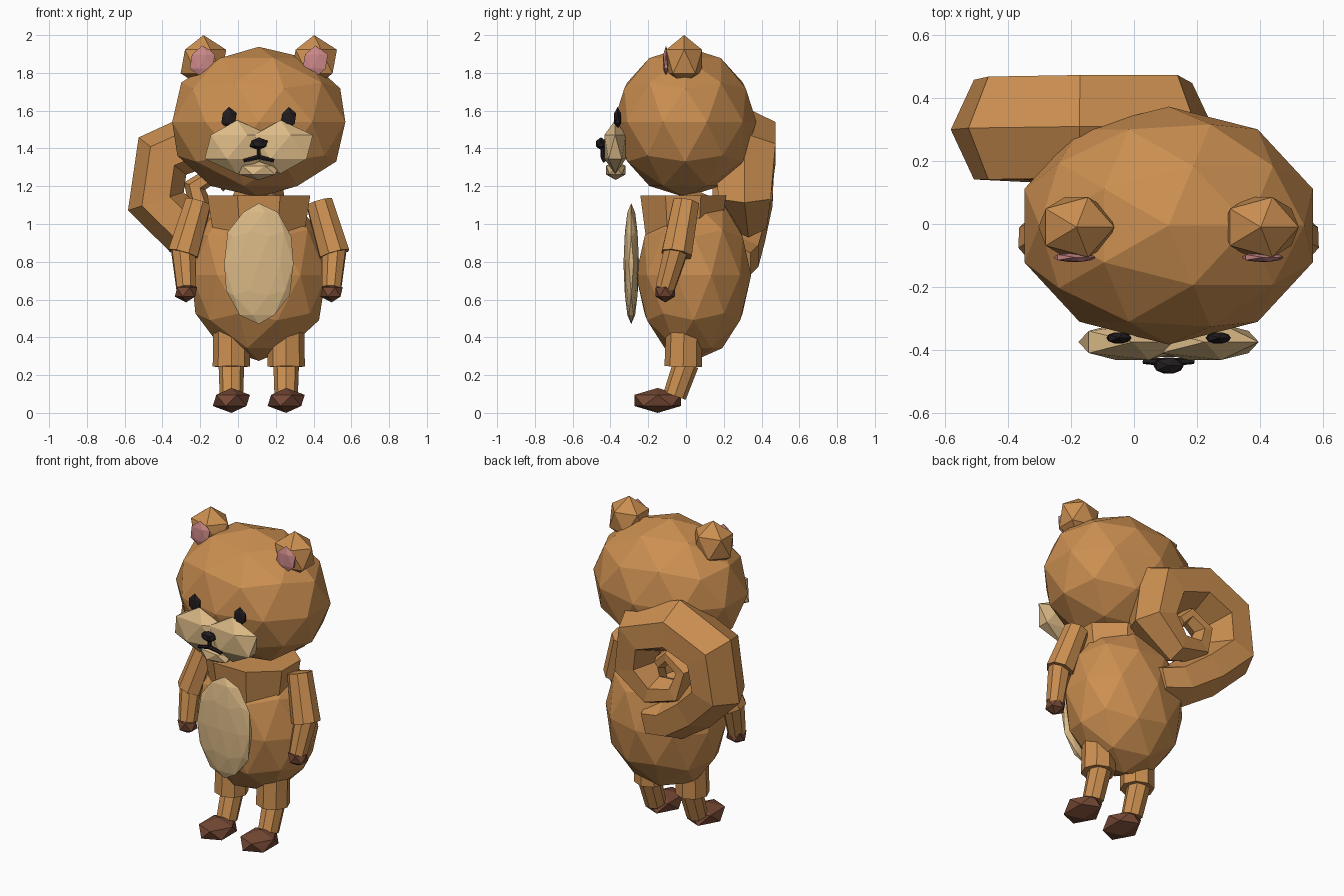
import bpy, bmesh, math
from mathutils import Vector, Matrix

if "Cube" in bpy.data.objects:
    bpy.data.objects.remove(bpy.data.objects["Cube"])

CX = 0.11  # symmetry plane of the figure (the tail hangs to one side)


def material(name, rgb):
    m = bpy.data.materials.new(name)
    m.diffuse_color = (*rgb, 1)
    m.use_nodes = True
    m.node_tree.nodes["Principled BSDF"].inputs["Base Color"].default_value = m.diffuse_color
    return m


FUR = material("caramel_fur", (0.60, 0.275, 0.082))
CREAM = material("cream_fur", (0.71, 0.49, 0.24))
BROWN = material("dark_brown", (0.18, 0.066, 0.035))
PINK = material("ear_pink", (0.62, 0.25, 0.25))
BLACK = material("near_black", (0.016, 0.012, 0.014))


def finish(bm, name, mat):
    bmesh.ops.recalc_face_normals(bm, faces=bm.faces)
    me = bpy.data.meshes.new(name)
    bm.to_mesh(me)
    bm.free()
    me.materials.append(mat)
    ob = bpy.data.objects.new(name, me)
    bpy.context.collection.objects.link(ob)
    return ob


def ball(name, mat, centre, radii, detail=1):
    """Faceted ellipsoid."""
    bm = bmesh.new()
    bmesh.ops.create_icosphere(bm, subdivisions=detail, radius=1)
    bmesh.ops.transform(bm, verts=bm.verts, matrix=Matrix.Translation(centre) @ Matrix.Diagonal((*radii, 1)))
    return finish(bm, name, mat)


def limb(name, mat, a, b, r1, r2, sides=8):
    """Tapered prism from point a to point b."""
    a, b = Vector(a), Vector(b)
    d = b - a
    bm = bmesh.new()
    rot = Vector((0, 0, 1)).rotation_difference(d.normalized()).to_matrix().to_4x4()
    bmesh.ops.create_cone(bm, cap_ends=True, segments=sides, radius1=r1, radius2=r2, depth=d.length,
                          matrix=Matrix.Translation((a + b) / 2) @ rot)
    return finish(bm, name, mat)


# Head and torso
ball("head", FUR, (CX, -0.005, 1.54), (0.482, 0.378, 0.398), 2)
ball("torso", FUR, (CX, 0.04, 0.73), (0.375, 0.305, 0.455), 2)
ball("belly_patch", CREAM, (CX, -0.29, 0.79), (0.193, 0.041, 0.32), 2)

# Eight-sided tapered collar that forms the shoulders
shoulders = limb("shoulders", FUR, (0, 0, -0.5), (0, 0, 0.5), 0.85, 1.0)
shoulders.data.transform(Matrix.Translation((CX, -0.015, 1.02))
                         @ Matrix.Diagonal((0.295, 0.245, 0.26, 1))
                         @ Matrix.Rotation(math.pi / 8, 4, 'Z'))

# Paired parts
for s, side in ((-1, "left"), (1, "right")):
    def at(dx, y, z):
        return (CX + s * dx, y, z)

    limb(side + "_upper_arm", FUR, at(0.32, 0.0, 1.115), at(0.40, -0.05, 0.84), 0.074, 0.086)
    limb(side + "_forearm", FUR, at(0.40, -0.05, 0.87), at(0.385, -0.11, 0.66), 0.068, 0.054)
    ball(side + "_hand", BROWN, at(0.385, -0.11, 0.64), (0.066, 0.06, 0.055))
    limb(side + "_thigh", FUR, at(0.145, -0.01, 0.45), at(0.145, -0.015, 0.245), 0.096, 0.099)
    limb(side + "_shin", FUR, at(0.145, 0.0, 0.26), at(0.145, -0.06, 0.09), 0.068, 0.062)
    ball(side + "_foot", BROWN, at(0.145, -0.15, 0.066), (0.11, 0.145, 0.066))

    ball(side + "_ear", FUR, at(0.293, -0.01, 1.86), (0.135, 0.112, 0.14))
    ball(side + "_inner_ear", PINK, at(0.299, -0.106, 1.86), (0.075, 0.017, 0.084))

    ball(side + "_cheek", CREAM, at(0.115, -0.375, 1.408), (0.192, 0.067, 0.142))
    ball(side + "_eye", BLACK, at(0.158, -0.362, 1.56), (0.045, 0.021, 0.06))
    limb(side + "_mouth_line", BLACK, at(0.0, -0.44, 1.355), at(0.08, -0.435, 1.335), 0.013, 0.01, 6)

# Snout details
ball("chin", CREAM, (CX, -0.372, 1.285), (0.12, 0.06, 0.052))
ball("nose", BLACK, (CX, -0.45, 1.425), (0.054, 0.03, 0.034))
limb("lip_line", BLACK, (CX, -0.442, 1.41), (CX, -0.44, 1.345), 0.011, 0.011, 6)

# Curled tail: six-sided tube along an inward spiral of (x, y, z, radius)
path = [(0.06, 0.22, 0.79, 0.12), (-0.09, 0.25, 0.83, 0.13), (-0.27, 0.275, 0.96, 0.14),
        (-0.435, 0.30, 1.12, 0.155), (-0.40, 0.305, 1.36, 0.16), (-0.17, 0.31, 1.46, 0.16),
        (0.08, 0.31, 1.37, 0.16), (0.12, 0.31, 1.15, 0.135), (-0.02, 0.33, 1.02, 0.095),
        (-0.19, 0.33, 1.06, 0.075), (-0.23, 0.33, 1.20, 0.06), (-0.12, 0.33, 1.27, 0.05),
        (-0.05, 0.33, 1.20, 0.04)]
pts = [Vector(p[:3]) for p in path]
bm = bmesh.new()
rings = []
for i, p in enumerate(pts):
    t = (pts[min(i + 1, len(pts) - 1)] - pts[max(i - 1, 0)]).normalized()
    out = Vector((0, 1, 0)).cross(t).normalized()
    r = path[i][3]
    rings.append([bm.verts.new(p + out * r * math.cos(k * math.pi / 3)
                               + Vector((0, 1.18 * r * math.sin(k * math.pi / 3), 0))) for k in range(6)])
for a, b in zip(rings, rings[1:]):
    for k in range(6):
        bm.faces.new((a[k], a[(k + 1) % 6], b[(k + 1) % 6], b[k]))
bm.faces.new(rings[0])
bm.faces.new(rings[-1])
finish(bm, "tail", FUR)
